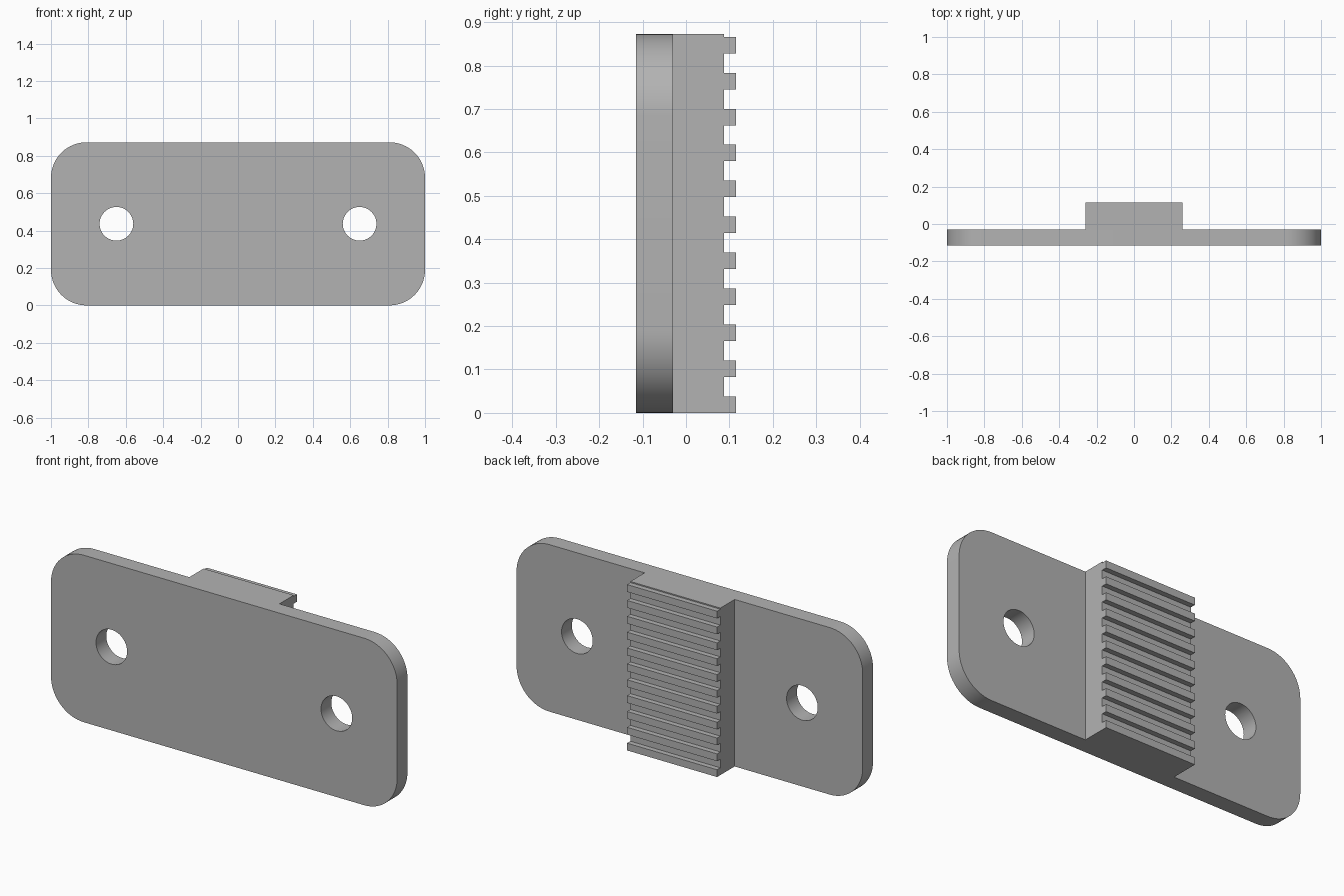
import bpy, bmesh, math
from mathutils import Vector

cube = bpy.data.objects.get("Cube")
if cube:
    bpy.data.objects.remove(cube, do_unlink=True)

HEIGHT = 0.872
FRONT, PLATE_BACK, BLOCK_BACK, TOOTH_BACK = -0.115, -0.03, 0.088, 0.115

grey = bpy.data.materials.new("plain grey")
grey.use_nodes = True
colour = (0.45, 0.45, 0.45, 1)
grey.diffuse_color = colour
grey.node_tree.nodes["Principled BSDF"].inputs["Base Color"].default_value = colour


def prism(name, outline, direction):
    """Extrude a closed outline of 3D points along a direction."""
    bm = bmesh.new()
    face = bm.faces.new([bm.verts.new(p) for p in outline])
    result = bmesh.ops.extrude_face_region(bm, geom=[face])
    moved = [g for g in result["geom"] if isinstance(g, bmesh.types.BMVert)]
    bmesh.ops.translate(bm, verts=moved, vec=Vector(direction))
    bmesh.ops.recalc_face_normals(bm, faces=bm.faces[:])
    mesh = bpy.data.meshes.new(name)
    bm.to_mesh(mesh)
    bm.free()
    mesh.materials.append(grey)
    obj = bpy.data.objects.new(name, mesh)
    bpy.context.collection.objects.link(obj)
    return obj


def arc(cx, cz, radius, start, sweep, steps, y):
    angles = [math.radians(start + sweep * i / steps) for i in range(steps + 1)]
    return [(cx + radius * math.cos(a), y, cz + radius * math.sin(a)) for a in angles]


# Mounting plate with rounded corners
R = 0.19
corners = [(1 - R, HEIGHT - R), (R - 1, HEIGHT - R), (R - 1, R), (1 - R, R)]
outline = []
for i, (cx, cz) in enumerate(corners):
    outline += arc(cx, cz, R, 90 * i, 90, 16, FRONT)
plate = prism("mounting_plate", outline, (0, PLATE_BACK - FRONT, 0))

# Screw holes, one on each side
for side, x in (("left", 0.65), ("right", -0.65)):
    circle = arc(x, HEIGHT / 2, 0.09, 0, 360, 48, FRONT - 0.1)[:-1]
    cutter = prism(side + "_hole_cutter", circle, (0, 0.4, 0))
    cutter.hide_render = True
    cutter.hide_viewport = True
    cut = plate.modifiers.new(side + " hole", "BOOLEAN")
    cut.operation = "DIFFERENCE"
    cut.solver = "EXACT"
    cut.object = cutter

# Apply the holes and remove the cutters
bpy.context.view_layer.update()
graph = bpy.context.evaluated_depsgraph_get()
drilled = bpy.data.meshes.new_from_object(plate.evaluated_get(graph))
plate.modifiers.clear()
plate.data = drilled
for side in ("left", "right"):
    bpy.data.objects.remove(bpy.data.objects[side + "_hole_cutter"], do_unlink=True)

# Toothed block: side profile with eleven square teeth, extruded across
HALF, TEETH, TOOTH, PITCH = 0.26, 11, 0.038, 0.0828
profile = [(-HALF, PLATE_BACK, HEIGHT), (-HALF, PLATE_BACK, 0)]
for i in range(TEETH):
    low = i * PITCH
    high = low + TOOTH
    if i:
        profile.append((-HALF, BLOCK_BACK, low))
    profile += [(-HALF, TOOTH_BACK, low), (-HALF, TOOTH_BACK, high),
                (-HALF, BLOCK_BACK, high)]
profile.append((-HALF, BLOCK_BACK, HEIGHT))
prism("toothed_block", profile, (2 * HALF, 0, 0))

# Smooth the rounded corners and hole walls, keep edges sharp
bpy.ops.object.select_all(action="DESELECT")
plate.select_set(True)
bpy.context.view_layer.objects.active = plate
bpy.ops.object.shade_smooth_by_angle(angle=math.radians(30))
